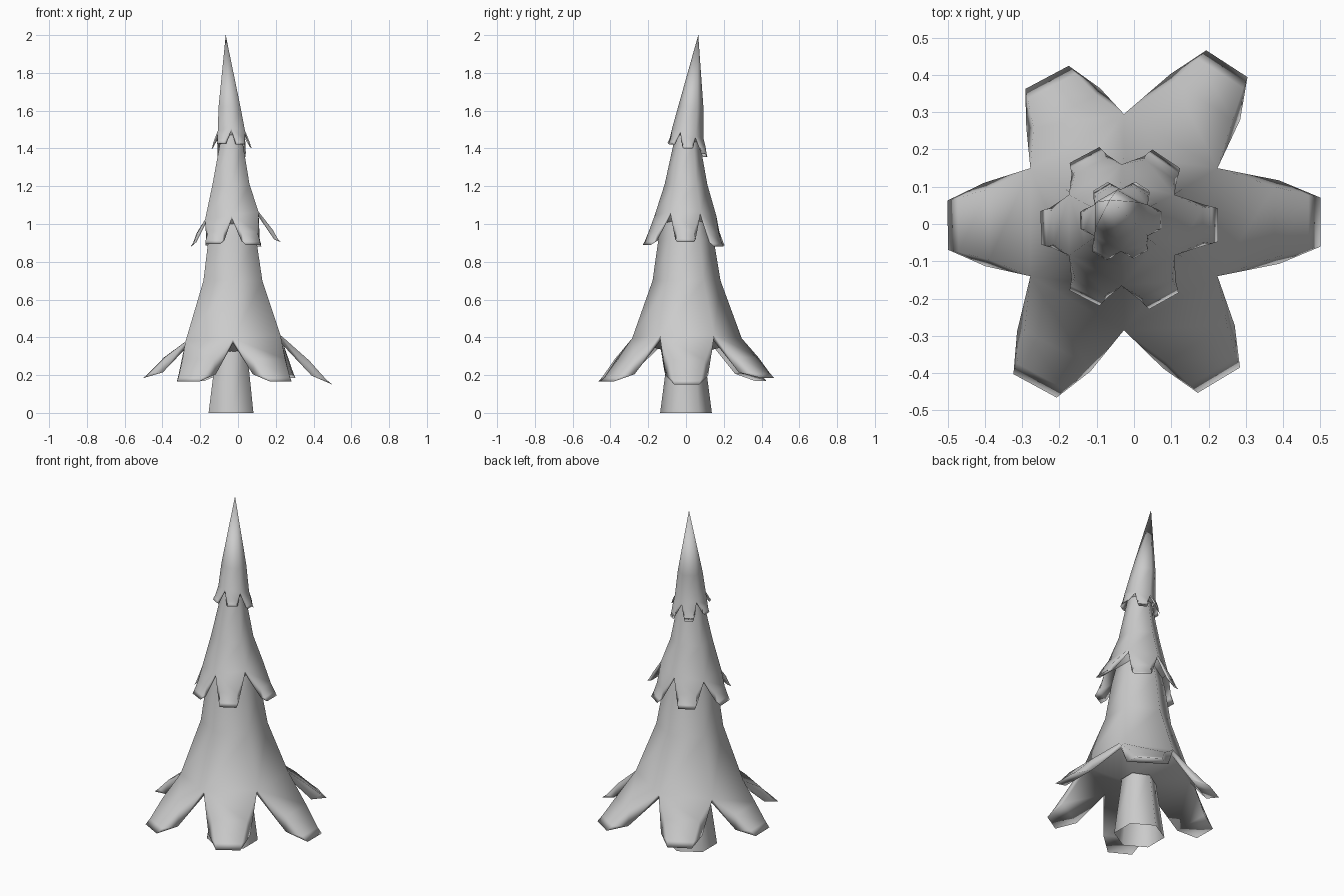
import bpy, bmesh, math
from mathutils import Vector

if "Cube" in bpy.data.objects:
    bpy.data.objects.remove(bpy.data.objects["Cube"])

NOTCH = [math.radians(-30 + 60 * k) for k in range(6)]


def finish(bm, name):
    bmesh.ops.recalc_face_normals(bm, faces=bm.faces[:])
    me = bpy.data.meshes.new(name)
    bm.to_mesh(me)
    bm.free()
    me.shade_smooth()
    ob = bpy.data.objects.new(name, me)
    bpy.context.collection.objects.link(ob)
    return ob


def hex_ring(bm, cx, cy, z, r, tilt=(0, 0)):
    # six corners, at the angles of the gaps between branches
    out = []
    for a in NOTCH:
        dx, dy = r * math.cos(a), r * math.sin(a)
        out.append(bm.verts.new((cx + dx, cy + dy, z + dx * tilt[0] + dy * tilt[1])))
    return out


def bridge(bm, a, b):
    for i in range(6):
        j = (i + 1) % 6
        bm.faces.new((a[i], a[j], b[j], b[i]))


def tier(name, centre, tilt, notch, inner, rings, apex, petals, mid, tip_hw, thick):
    """notch/inner: (z, r); rings: (x, y, z, r) upward; petals: (angle, r, z);
    mid: (r factor, half width, z factor); thick: (at gap, at mid, at tip)"""
    bm = bmesh.new()
    cx, cy = centre
    edge = hex_ring(bm, cx, cy, *notch, tilt)
    low = hex_ring(bm, cx, cy, notch[0] - thick[0], notch[1] * 0.95, tilt)
    core = hex_ring(bm, cx, cy, *inner, tilt)
    # sloping body
    prev = edge
    for r in rings:
        cur = hex_ring(bm, *r)
        bridge(bm, prev, cur)
        prev = cur
    if apex:
        top = bm.verts.new(apex)
        for i in range(6):
            bm.faces.new((prev[i], prev[(i + 1) % 6], top))
    bridge(bm, core, low)
    # drooping wedge-shaped branch ends
    for k, (ang, r, z) in enumerate(petals):
        a = math.radians(ang)
        u, v = Vector((math.cos(a), math.sin(a), 0)), Vector((-math.sin(a), math.cos(a), 0))
        o = Vector((cx, cy, 0))

        def pair(rad, hw, zz):
            return [bm.verts.new(o + u * rad + v * s * hw + Vector((0, 0, zz))) for s in (-1, 1)]

        j = (k + 1) % 6
        zm = z + (notch[0] - z) * mid[2]
        tops = [[edge[k], edge[j]], pair(r * mid[0] * 0.97, mid[1] * 0.85, zm),
                pair(r * 0.94, tip_hw * 1.1, z + thick[2])]
        bots = [[low[k], low[j]], pair(r * mid[0], mid[1], zm - thick[1]),
                pair(r, tip_hw, z)]
        for n in range(2):
            p, q, s, t = tops[n], tops[n + 1], bots[n], bots[n + 1]
            bm.faces.new((p[0], p[1], q[1], q[0]))
            bm.faces.new((s[0], t[0], t[1], s[1]))
            for e in (0, 1):
                bm.faces.new((p[e], q[e], t[e], s[e]))
        bm.faces.new((tops[2][0], tops[2][1], bots[2][1], bots[2][0]))
    return finish(bm, name)


# trunk, open at the bottom
bm = bmesh.new()
base = hex_ring(bm, -0.037, 0, 0, 0.137)
upper = hex_ring(bm, -0.033, 0, 0.36, 0.09)
bridge(bm, base, upper)
finish(bm, "trunk")

# lower foliage
tier("lower_foliage", (-0.027, 0.005), (0.07, 0.0), (0.395, 0.29), (0.325, 0.095),
     [(-0.027, 0.003, 0.70, 0.18), (-0.03, 0, 0.92, 0.146), (-0.03, 0, 1.03, 0.12)], None,
     [(0, 0.527, 0.15), (57, 0.507, 0.185), (118, 0.44, 0.17),
      (181, 0.473, 0.185), (241.5, 0.5, 0.165), (301, 0.495, 0.165)],
     (0.79, 0.112, 0.52), 0.066, (0.025, 0.08, 0.025))

# middle foliage
tier("middle_foliage", (-0.033, -0.003), (0.15, 0.0), (1.045, 0.163), (1.0, 0.128),
     [(-0.037, 0, 1.21, 0.113), (-0.035, 0.004, 1.42, 0.071), (-0.035, 0.005, 1.47, 0.062)], None,
     [(0, 0.258, 0.905), (56, 0.214, 0.88), (118, 0.213, 0.885),
      (182, 0.217, 0.88), (243, 0.22, 0.895), (299, 0.233, 0.89)],
     (0.87, 0.054, 0.45), 0.045, (0.015, 0.05, 0.018))

# top foliage, leaning to the back left
tier("top_foliage", (-0.035, 0.01), (0.0, -0.35), (1.48, 0.083), (1.45, 0.063),
     [(-0.045, 0.025, 1.62, 0.067)], (-0.065, 0.065, 2.0),
     [(0, 0.11, 1.40), (58, 0.108, 1.355), (121, 0.106, 1.36),
      (180, 0.11, 1.39), (239, 0.112, 1.43), (300, 0.106, 1.425)],
     (0.9, 0.029, 0.45), 0.022, (0.01, 0.03, 0.01))
